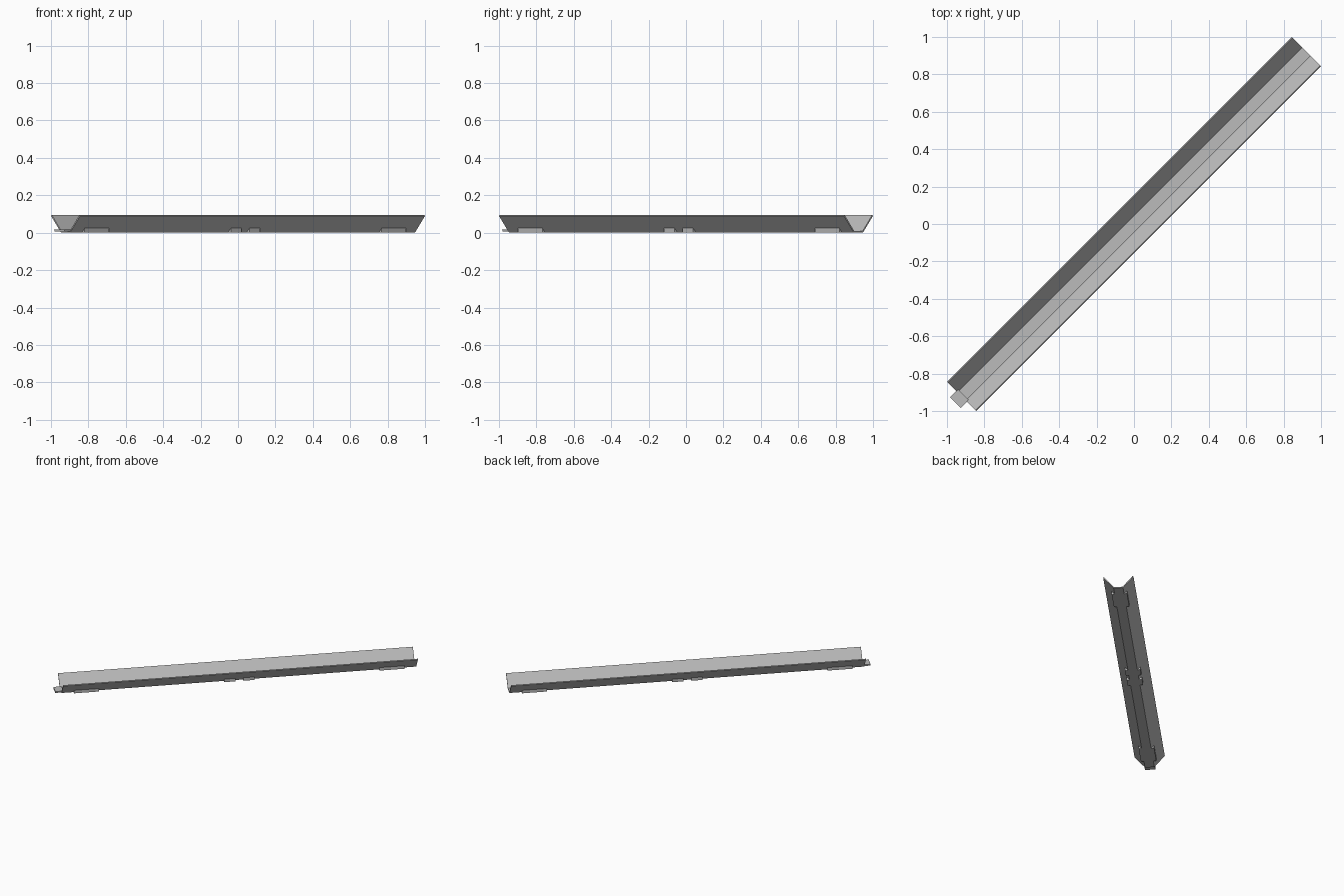
import bpy, bmesh, math
from mathutils import Matrix

cube = bpy.data.objects.get("Cube")
if cube:
    bpy.data.objects.remove(cube)

metal = bpy.data.materials.new("plain_grey")
GREY = (0.5, 0.5, 0.5, 1)
metal.diffuse_color = GREY
metal.use_nodes = True
metal.node_tree.nodes["Principled BSDF"].inputs["Base Color"].default_value = GREY

DIAGONAL = Matrix.Rotation(math.radians(45), 4, "Z")
END = 1.304


def prism(name, profile, start, end):
    """Extrude a (across, height) profile along the diagonal axis."""
    bm = bmesh.new()
    face = bm.faces.new([bm.verts.new((start, v, z)) for v, z in profile])
    grown = bmesh.ops.extrude_face_region(bm, geom=[face])
    tip = [g for g in grown["geom"] if isinstance(g, bmesh.types.BMVert)]
    bmesh.ops.translate(bm, verts=tip, vec=(end - start, 0, 0))
    bmesh.ops.recalc_face_normals(bm, faces=bm.faces)
    bmesh.ops.transform(bm, matrix=DIAGONAL, verts=bm.verts)
    mesh = bpy.data.meshes.new(name)
    bm.to_mesh(mesh)
    bm.free()
    mesh.materials.append(metal)
    obj = bpy.data.objects.new(name, mesh)
    bpy.context.collection.objects.link(obj)
    return obj


# Trough: flat floor with two flared walls, mirrored about the centre line
half = [(0.034, 0), (0.11, 0.09), (0.104, 0.095), (0.031, 0.008)]
prism("trough", half + [(-v, z) for v, z in reversed(half)], -END, END)

# Joining tongue lying on the floor and reaching past one end
prism("end_tongue", [(-0.038, 0.006), (0.038, 0.006), (0.04, 0.018), (-0.04, 0.018)],
      -1.35, -1.29)

# Feet filling the angle under both walls: long at the ends, short in the middle
foot = [(0.032, 0), (0.056, 0), (0.056, 0.024), (0.05, 0.017)]
for side, side_name in ((1, "back"), (-1, "front")):
    for direction, end_name in ((1, "left"), (-1, "right")):
        profile = [(side * v, z) for v, z in foot]
        for kind, a, b in (("end", 1.03, 1.215), ("middle", 0.03, 0.11)):
            prism(f"{side_name}_{end_name}_{kind}_foot", profile,
                  direction * a, direction * b)
